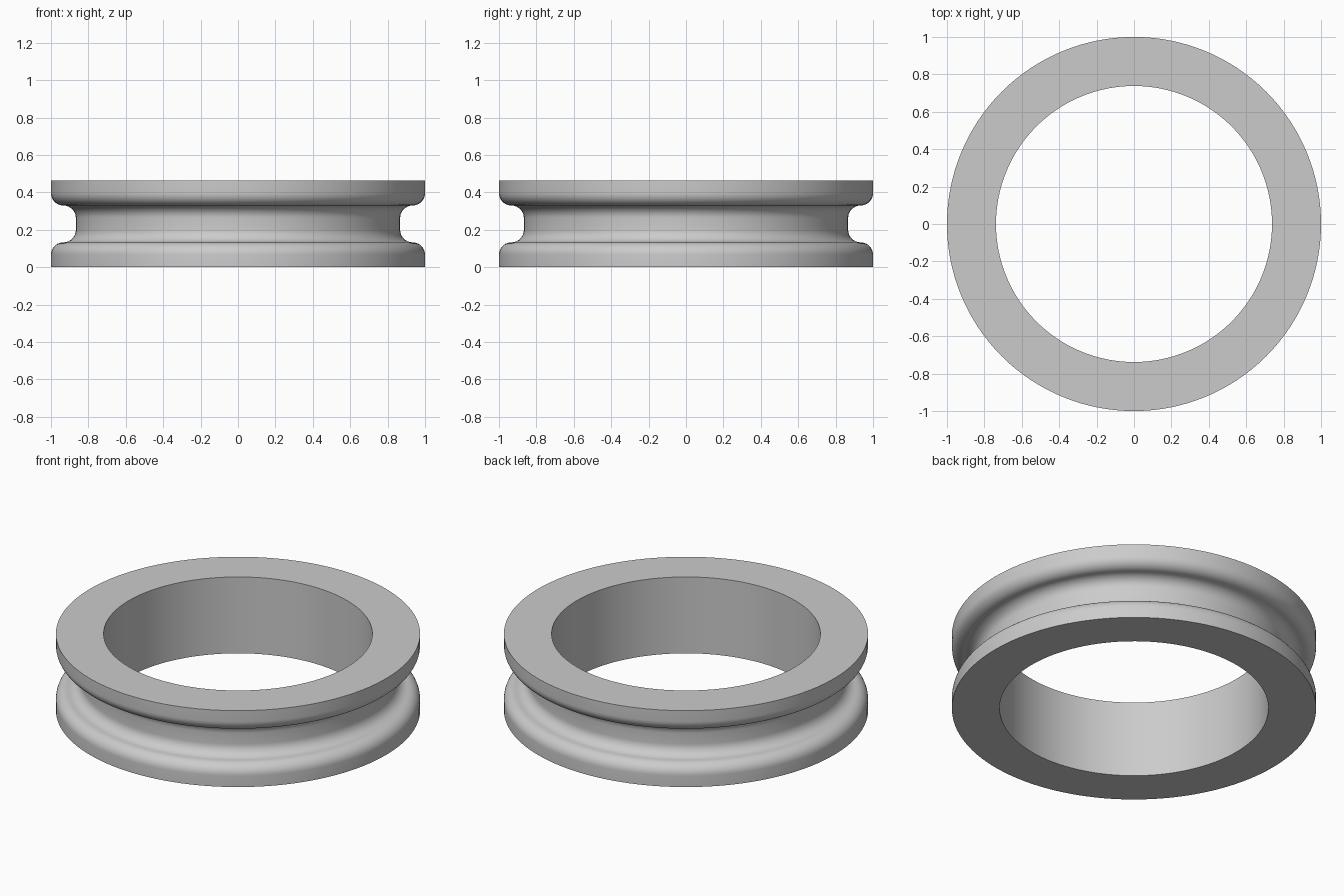
import bpy
import bmesh
from math import cos, sin, pi, radians

SEGMENTS = 128
HEIGHT, OUTER, BORE, FILLET = 0.463, 1.0, 0.738, 0.0665
ARC_STEPS = 10

if "Cube" in bpy.data.objects:
    bpy.data.objects.remove(bpy.data.objects["Cube"], do_unlink=True)

grey = bpy.data.materials.new("plain grey")
grey.use_nodes = True
colour = (0.6, 0.6, 0.6, 1)
grey.diffuse_color = colour
grey.node_tree.nodes["Principled BSDF"].inputs["Base Color"].default_value = colour


def arc(cx, cz, start, end):
    """Quarter-round points in the radius/height plane."""
    angles = [start + (end - start) * i / ARC_STEPS for i in range(ARC_STEPS + 1)]
    return [(cx + FILLET * cos(a), cz + FILLET * sin(a)) for a in angles]


# Lower half: bore edge, rounded flange lip, then the cove into the groove
lip = arc(OUTER - FILLET, FILLET, 0, pi / 2)
cove = arc(OUTER - FILLET, 3 * FILLET, -pi / 2, -pi)
lower = [(BORE, 0), (OUTER, 0)] + lip + cove[1:]
upper = [(r, HEIGHT - z) for r, z in reversed(lower)]
profile = lower + upper

# Revolve the closed profile into a grooved ring
bm = bmesh.new()
rings = []
for s in range(SEGMENTS):
    a = 2 * pi * s / SEGMENTS
    rings.append([bm.verts.new((r * cos(a), r * sin(a), z)) for r, z in profile])
for s, ring in enumerate(rings):
    after = rings[(s + 1) % SEGMENTS]
    for i in range(len(profile)):
        j = (i + 1) % len(profile)
        bm.faces.new((ring[i], after[i], after[j], ring[j]))
bmesh.ops.recalc_face_normals(bm, faces=bm.faces)

mesh = bpy.data.meshes.new("grooved_ring")
bm.to_mesh(mesh)
bm.free()
mesh.materials.append(grey)
ring_object = bpy.data.objects.new("grooved_ring", mesh)
bpy.context.collection.objects.link(ring_object)

# Smooth curves, crisp rims
bpy.ops.object.select_all(action="DESELECT")
ring_object.select_set(True)
bpy.context.view_layer.objects.active = ring_object
bpy.ops.object.shade_smooth_by_angle(angle=radians(35))
